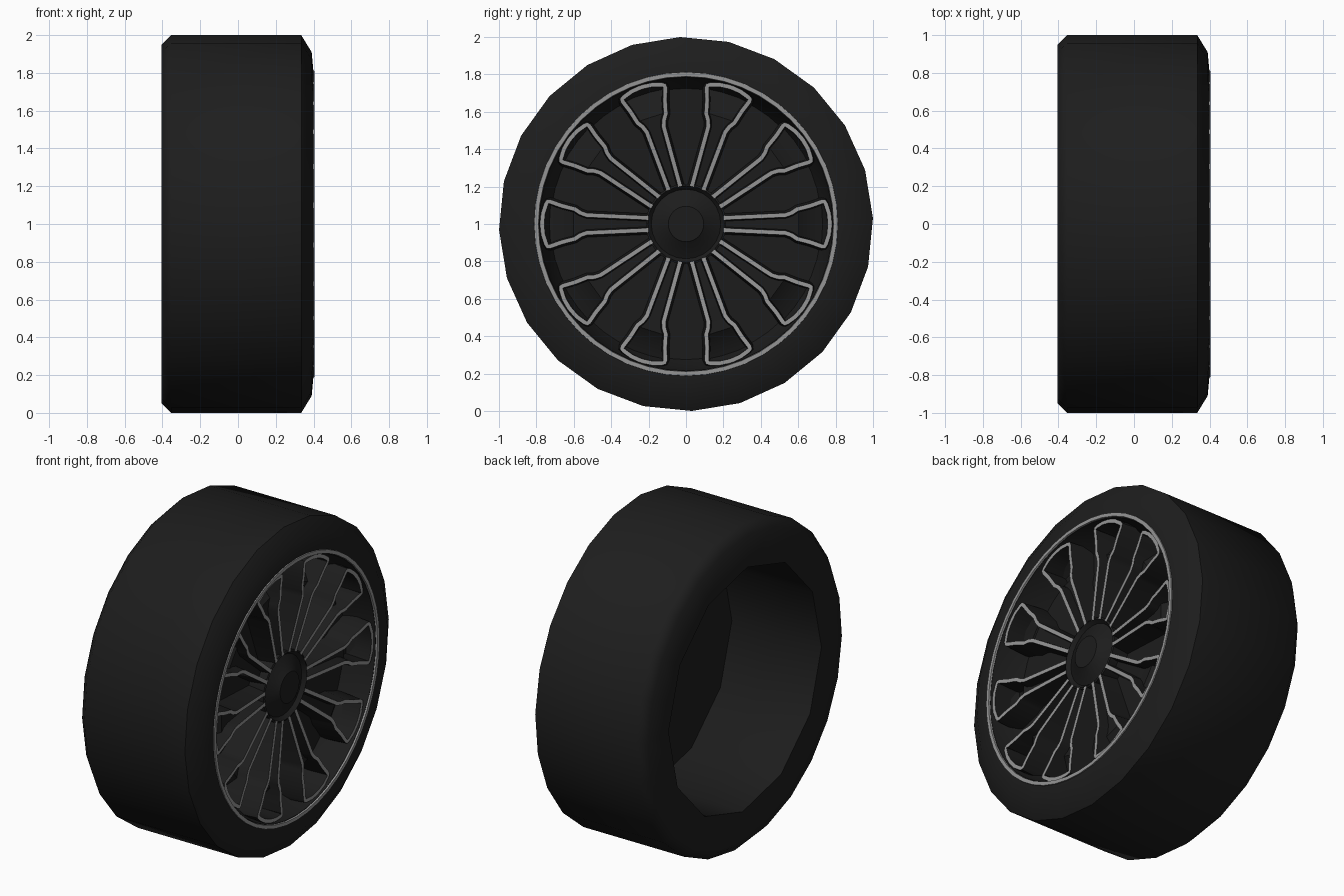
import bpy, bmesh, math
from mathutils import Vector

if "Cube" in bpy.data.objects:
    bpy.data.objects.remove(bpy.data.objects["Cube"])


def material(name, v):
    m = bpy.data.materials.new(name)
    m.diffuse_color = (v, v, v, 1)
    m.use_nodes = True
    m.node_tree.nodes["Principled BSDF"].inputs["Base Color"].default_value = m.diffuse_color
    return m


RUBBER = material("black rubber", 0.0125)
WHEEL = material("dark wheel paint", 0.012)
TRIM = material("brushed silver trim", 0.30)


def finish(name, bm, mats, angle=35):
    bmesh.ops.recalc_face_normals(bm, faces=bm.faces)
    me = bpy.data.meshes.new(name)
    bm.to_mesh(me)
    bm.free()
    ob = bpy.data.objects.new(name, me)
    bpy.context.collection.objects.link(ob)
    ob.location.z = 1
    for m in mats:
        me.materials.append(m)
    bpy.ops.object.select_all(action='DESELECT')
    ob.select_set(True)
    bpy.context.view_layer.objects.active = ob
    bpy.ops.object.shade_smooth_by_angle(angle=math.radians(angle))
    return ob


def lathe(name, profile, n, mat, closed=False, angle=35, turn=0.0):
    """Spin (x, radius[, halved]) points about the x axis; halved rings look like n/2 sides."""
    bm = bmesh.new()
    rings = []
    for p in profile:
        x, r = p[0], p[1]
        half = len(p) > 2
        ring = []
        for i in range(n):
            a = 2 * math.pi * i / n + math.radians(turn)
            k = r * math.cos(2 * math.pi / n) if half and i % 2 else r
            ring.append(bm.verts.new((x, k * math.cos(a), k * math.sin(a))))
        rings.append(ring)
    pairs = list(zip(rings, rings[1:]))
    if closed:
        pairs.append((rings[-1], rings[0]))
    for a, b in pairs:
        for i in range(n):
            j = (i + 1) % n
            bm.faces.new((a[i], a[j], b[j], b[i]))
    if not closed:
        bm.faces.new(rings[0])
        bm.faces.new(rings[-1])
    return finish(name, bm, [mat], angle)


# tyre with coarse inner barrel, open at the back
lathe("tyre", [(-0.405, 0.75, 1), (-0.405, 0.95), (-0.355, 1.0), (0.335, 1.0),
               (0.39, 0.91), (0.40, 0.80), (0.30, 0.78), (0.21, 0.75, 1)],
      24, RUBBER, closed=True, angle=50, turn=1.8)

# wheel back plate, rim lining, bright rim ring
lathe("back_plate", [(0.21, 0.76), (0.22, 0.76)], 24, WHEEL)
lathe("rim_lining", [(0.395, 0.80), (0.395, 0.785), (0.30, 0.765), (0.21, 0.72), (0.21, 0.77)],
      48, WHEEL, closed=True)
lathe("rim_ring", [(0.39, 0.813), (0.405, 0.811), (0.405, 0.789), (0.385, 0.786)],
      48, TRIM, closed=True)

# hub: sunken collar with a raised centre cap
lathe("hub_collar", [(0.21, 0.215), (0.325, 0.215), (0.33, 0.205), (0.30, 0.18), (0.21, 0.18)],
      24, WHEEL, closed=True)
lathe("hub_cap", [(0.21, 0.19), (0.305, 0.19), (0.35, 0.10), (0.355, 0.095)], 24, WHEEL)

# spokes: paddle-shaped outline with silver edge and sunken centre
HALF = [(0.20, 0.044), (0.53, 0.059), (0.56, 0.070), (0.59, 0.090), (0.66, 0.108),
        (0.725, 0.131), (0.745, 0.130), (0.758, 0.112), (0.775, 0.06), (0.780, 0.012)]
PATH = [Vector(p) for p in HALF] + [Vector((r, -w)) for r, w in reversed(HALF)]


def front_x(r):
    return 0.33 + (r - 0.2) * 0.095


def floor_x(r):
    t = min(max((r - 0.60) / 0.08, 0), 1)
    return (front_x(r) - 0.06) * (1 - t) + 0.23 * t


bm = bmesh.new()
N = len(PATH)
for s in range(10):
    a = 2 * math.pi * s / 10
    ca, sa = math.cos(a), math.sin(a)

    def vert(x, p):
        return bm.verts.new((x, p.x * ca - p.y * sa, p.x * sa + p.y * ca))

    rows = []
    for i, p in enumerate(PATH):
        d = (PATH[min(i + 1, N - 1)] - PATH[max(i - 1, 0)]).normalized()
        out = Vector((-d.y, d.x))
        inner = p - out * 0.023
        rows.append((vert(0.215, p + out * 0.012), vert(front_x(p.x), p),
                     vert(front_x(p.x), inner), vert(floor_x(p.x), inner - out * 0.006)))
    for r0, r1 in zip(rows, rows[1:]):
        for k in range(3):
            f = bm.faces.new((r0[k], r1[k], r1[k + 1], r0[k + 1]))
            f.material_index = 1 if k == 1 else 0
    for i in range(N // 2 - 1):
        j = N - 1 - i
        bm.faces.new((rows[i][3], rows[i + 1][3], rows[j - 1][3], rows[j][3]))
finish("spokes", bm, [WHEEL, TRIM])
